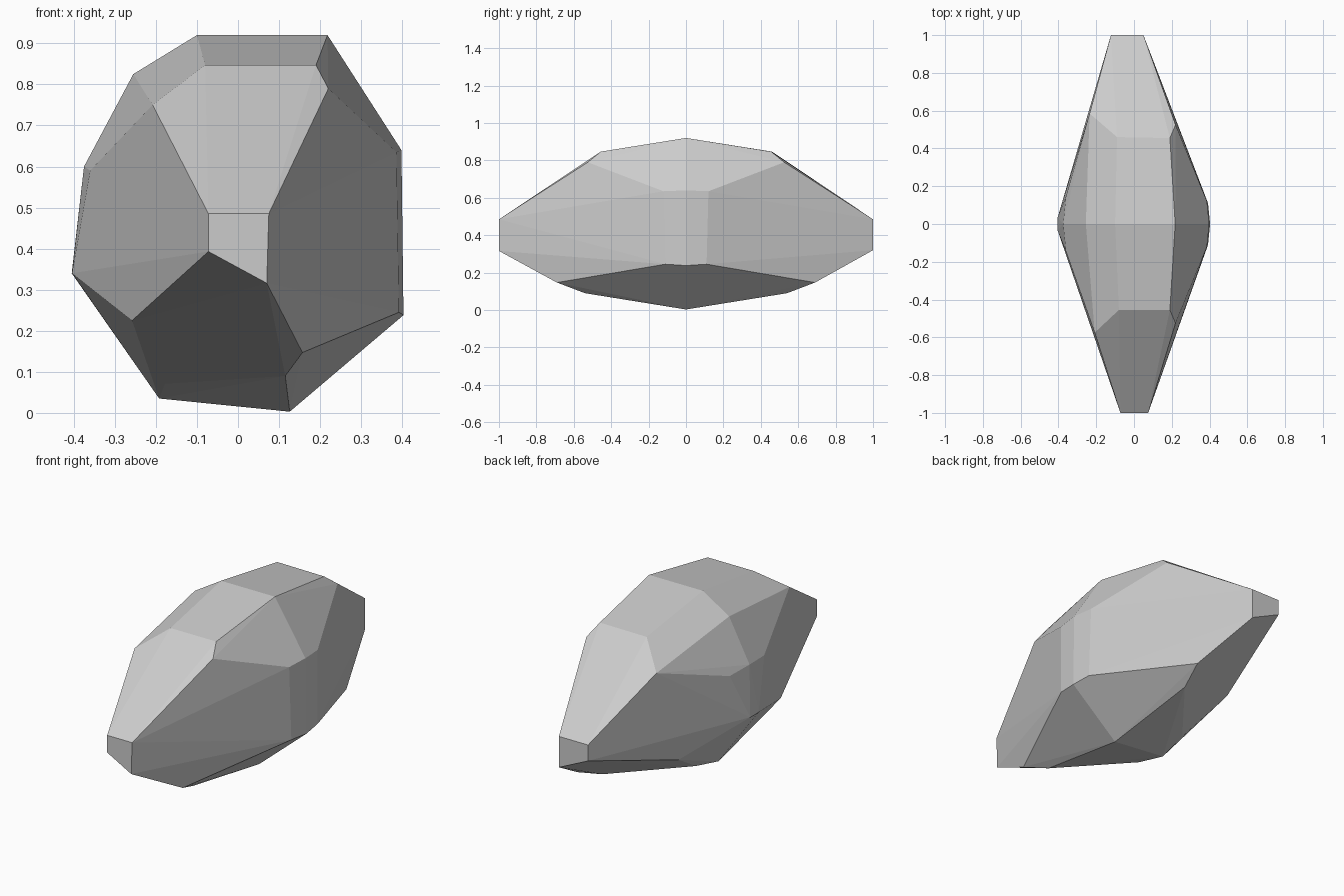
import bpy, bmesh

# Facet corners on the middle plane (y = 0)
middle = [(-0.10, 0.92), (0.218, 0.92), (0.398, 0.64), (0.403, 0.238), (0.126, 0.003),
          (-0.192, 0.035), (-0.405, 0.34), (-0.375, 0.60), (-0.255, 0.825)]

# Facet corners shared by the front and back halves (x, distance from middle, z)
side = [(0.19, 0.455, 0.847), (0.22, 0.525, 0.79), (0.386, 0.12, 0.635),
        (0.392, 0.11, 0.245), (0.157, 0.69, 0.147), (0.115, 0.54, 0.09),
        (-0.178, 0.17, 0.071), (-0.258, 0.43, 0.225), (-0.404, 0.035, 0.34),
        (-0.36, 0.145, 0.59)]

# Blunt end caps and upper left corners, slightly different on each half
front = [(-0.072, 1, 0.485), (0.075, 1, 0.485), (0.07, 1, 0.316), (-0.072, 1, 0.393),
         (-0.208, 0.575, 0.75), (-0.08, 0.455, 0.847)]
back = [(-0.122, 1, 0.485), (0.05, 1, 0.485), (0.05, 1, 0.32), (-0.122, 1, 0.40),
        (-0.235, 0.585, 0.74), (-0.09, 0.46, 0.847)]

points = [(x, 0, z) for x, z in middle]
for sign, ends in ((-1, front), (1, back)):
    points += [(x, sign * y, z) for x, y, z in side + ends]

# Faceted stone: convex skin over the corners
bm = bmesh.new()
for p in points:
    bm.verts.new(p)
result = bmesh.ops.convex_hull(bm, input=bm.verts[:])
loose = [v for v in bm.verts if not v.link_faces]
bmesh.ops.delete(bm, geom=loose, context='VERTS')
bmesh.ops.dissolve_limit(bm, angle_limit=0.03, verts=bm.verts[:], edges=bm.edges[:])
bmesh.ops.recalc_face_normals(bm, faces=bm.faces[:])

mesh = bpy.data.meshes.new("faceted_stone")
bm.to_mesh(mesh)
bm.free()
stone = bpy.data.objects.new("faceted_stone", mesh)
bpy.context.collection.objects.link(stone)
